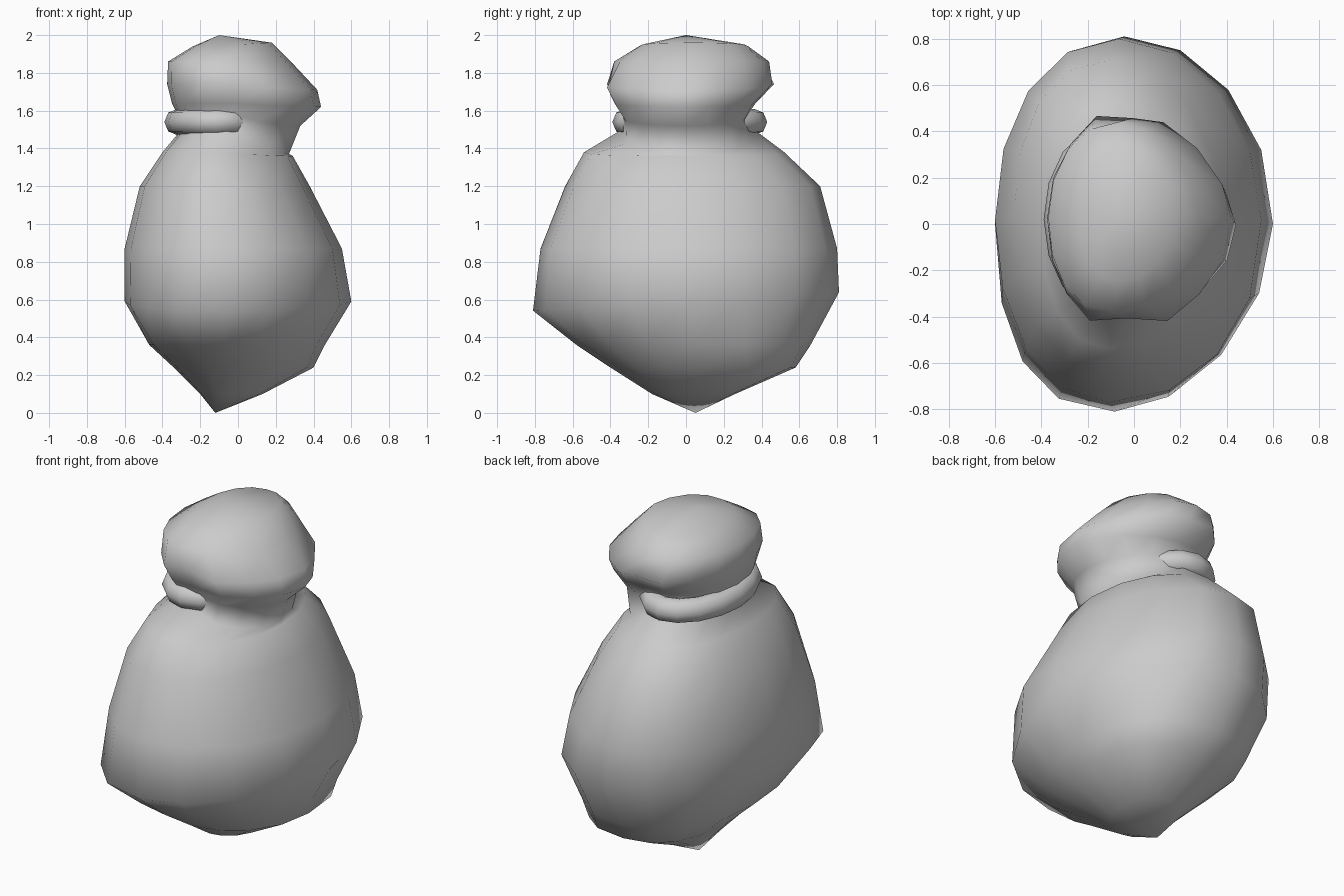
import bpy, bmesh
from math import sin, cos, pi, copysign

if "Cube" in bpy.data.objects:
    bpy.data.objects.remove(bpy.data.objects["Cube"])

SEG = 16

def spow(v, e):
    return copysign(abs(v) ** e, v)

# Cross-sections of the sack, bottom to top:
# z, x min, x max, y min, y max, right-side drop, pleat depth,
# corner fullness exponents (back right, back left, front left, front right)
rings = [
    (0.10, -0.20, 0.13, -0.18, 0.26, 0, 0, (0.80, 0.94, 0.94, 0.94)),
    (0.24, -0.34, 0.40, -0.40, 0.58, 0, 0, (0.74, 0.88, 0.94, 0.94)),
    (0.36, -0.47, 0.46, -0.58, 0.66, 0, 0, (0.84, 0.90, 0.92, 0.98)),
    (0.59, -0.60, 0.60, -0.81, 0.81, 0, 0, (0.97, 1.00, 0.90, 1.04)),
    (0.87, -0.60, 0.55, -0.77, 0.80, 0, 0, (1.00, 0.97, 1.03, 0.88)),
    (1.20, -0.52, 0.38, -0.64, 0.71, 0, 0, (1.00, 0.94, 1.03, 0.90)),
    (1.38, -0.40, 0.29, -0.54, 0.52, 0.02, 0, (0.94, 0.90, 0.98, 0.94)),
    (1.50, -0.30, 0.27, -0.34, 0.36, 0.13, 0, (0.94, 0.94, 0.94, 0.94)),
    (1.58, -0.32, 0.33, -0.34, 0.33, 0.06, 0.01, (1.00, 0.94, 0.94, 0.94)),
    (1.64, -0.35, 0.44, -0.39, 0.38, 0.02, 0.03, (1.15, 0.96, 0.94, 0.98)),
    (1.74, -0.375, 0.42, -0.43, 0.48, 0.03, 0.05, (1.18, 1.00, 0.96, 0.94)),
    (1.86, -0.37, 0.28, -0.38, 0.44, 0, 0, (1.12, 1.00, 0.96, 0.96)),
    (1.94, -0.24, 0.18, -0.25, 0.33, -0.02, 0, (1.05, 1.00, 1.00, 1.00)),
]

# Sack cloth: body, pinched neck and gathered top
bm = bmesh.new()
loops = []
for i, (z, x0, x1, y0, y1, drop, pleat, corners) in enumerate(rings):
    cx, cy, rx, ry = (x0 + x1) / 2, (y0 + y1) / 2, (x1 - x0) / 2, (y1 - y0) / 2
    loop = []
    for k in range(SEG):
        a = 2 * pi * k / SEG
        c, s = round(cos(a), 6), round(sin(a), 6)
        e = corners[k // 4]
        # gathered folds at the front and back
        r = 1 - pleat if k in (4, 12) else 1 + pleat if k in (5, 11, 13) else 1
        x = cx + rx * r * spow(c, e) - rx * (0.14 if s < 0 else 0.07) * s * s
        y = cy + ry * r * spow(s, e)
        fall = drop * max(0, c) ** 0.6
        lean = 0.06 * (y - cy) if i == 3 else 0
        loop.append(bm.verts.new((x, y, z + lean - fall)))
    loops.append(loop)
for lo, hi in zip(loops, loops[1:]):
    for k in range(SEG):
        n = (k + 1) % SEG
        bm.faces.new((lo[k], lo[n], hi[n], hi[k]))
bottom = bm.verts.new((-0.12, 0.05, 0))
top = bm.verts.new((-0.10, 0.0, 2.0))
for k in range(SEG):
    n = (k + 1) % SEG
    bm.faces.new((loops[0][n], loops[0][k], bottom))
    bm.faces.new((loops[-1][k], loops[-1][n], top))
mesh = bpy.data.meshes.new("sack_cloth")
bm.to_mesh(mesh)
bm.free()
sack = bpy.data.objects.new("sack_cloth", mesh)
bpy.context.collection.objects.link(sack)
mesh.polygons.foreach_set("use_smooth", [True] * len(mesh.polygons))

# Tie cord around the neck, sinking into the cloth on the right
bpy.ops.mesh.primitive_torus_add(major_radius=1, minor_radius=0.2,
                                 major_segments=16, minor_segments=8)
cord = bpy.context.object
cord.name = "tie_cord"
for v in cord.data.vertices:
    x, y, z = v.co
    r = (x * x + y * y) ** 0.5
    ux, uy, w = x / r, y / r, (r - 1) * 0.35
    v.co = (-0.11 + (0.21 + w) * ux, 0.02 + (0.34 + w) * uy, 1.54 + z * 0.35)
cord.data.polygons.foreach_set("use_smooth", [True] * len(cord.data.polygons))
